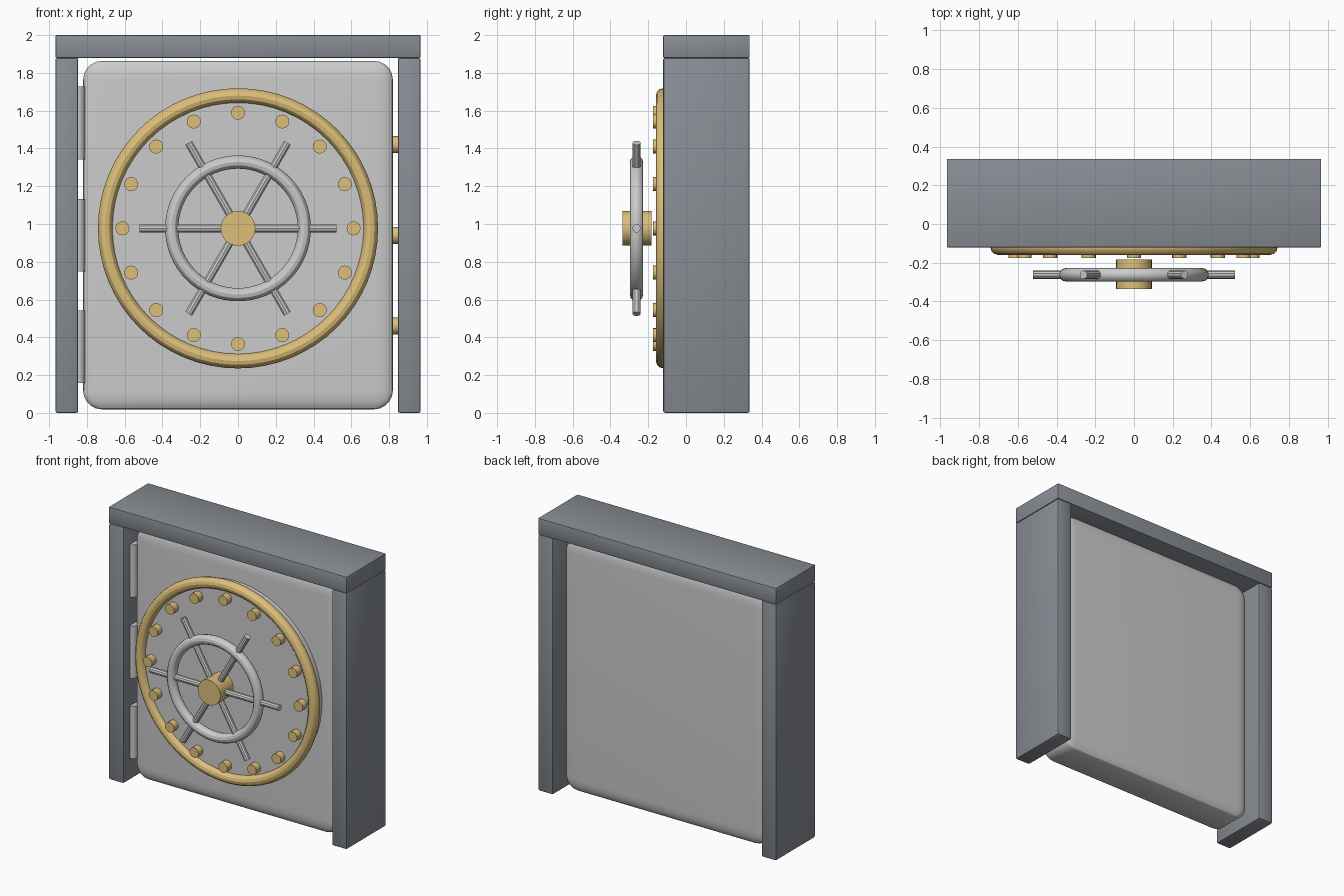
import bpy
from math import pi, sin, cos, radians

if "Cube" in bpy.data.objects:
    bpy.data.objects.remove(bpy.data.objects["Cube"])

ZC = 0.977     # height of the wheel axis
YF = 0.108     # mid depth of the frame and door


def material(name, rgb):
    m = bpy.data.materials.new(name)
    m.diffuse_color = (*rgb, 1)
    m.use_nodes = True
    m.node_tree.nodes["Principled BSDF"].inputs["Base Color"].default_value = m.diffuse_color
    return m


brass = material("brass", (0.72, 0.52, 0.19))
dark_steel = material("dark_steel", (0.25, 0.27, 0.30))


def finish(name, mat=None):
    ob = bpy.context.object
    ob.name = name
    if mat:
        ob.data.materials.append(mat)
    bpy.ops.object.shade_smooth_by_angle(angle=radians(30))
    return ob


def box(name, centre, size, bevel, segments, mat=None, squash=1):
    """Bevelled box; squash flattens the bevel along y."""
    bpy.ops.mesh.primitive_cube_add(size=1, location=centre)
    ob = bpy.context.object
    ob.scale = (size[0], size[1] / squash, size[2])
    bpy.ops.object.transform_apply(location=False, rotation=False, scale=True)
    mod = ob.modifiers.new("bevel", 'BEVEL')
    mod.width, mod.segments = bevel, segments
    bpy.ops.object.modifier_apply(modifier=mod.name)
    ob.scale.y = squash
    bpy.ops.object.transform_apply(location=False, rotation=False, scale=True)
    return finish(name, mat)


def rod(name, centre, radius, length, rotation=(0, 0, 0), sides=24, mat=None):
    bpy.ops.mesh.primitive_cylinder_add(vertices=sides, radius=radius, depth=length,
                                        location=centre, rotation=rotation)
    return finish(name, mat)


def ring(name, y, major, minor, mat=None):
    bpy.ops.mesh.primitive_torus_add(major_radius=major, minor_radius=minor,
                                     major_segments=64, minor_segments=12,
                                     location=(0, y, ZC), rotation=(pi / 2, 0, 0))
    return finish(name, mat)


# Frame: two posts and a lintel
for side, label in ((-1, "left"), (1, "right")):
    box(f"{label}_post", (side * 0.906, YF, 0.94), (0.12, 0.457, 1.88), 0.01, 2, dark_steel)
box("lintel", (0, YF, 1.94), (1.932, 0.457, 0.12), 0.005, 2, dark_steel)

# Rounded door slab and the raised disc on its front
box("door", (0, YF, 0.941), (1.64, 0.28, 1.845), 0.1, 5, squash=0.35)
rod("door_disc", (0, -0.06, ZC), 0.705, 0.13, (pi / 2, 0, 0), 64)

# Hinge barrels on the left, locking bolts on the right
for i, z in enumerate((0.35, 0.94, 1.535)):
    rod(f"hinge_{i}", (-0.847, -0.01, z), 0.037, 0.385)
for i, z in enumerate((0.46, 0.94, 1.42)):
    rod(f"locking_bolt_{i}", (0.83, YF, z), 0.045, 0.16, (0, pi / 2, 0), mat=brass)

# Brass ring with a circle of studs
ring("door_ring", -0.12, 0.7025, 0.039, brass)
for i in range(16):
    a = i * pi / 8
    rod(f"stud_{i}", (0.612 * cos(a), -0.148, ZC + 0.612 * sin(a)), 0.037, 0.056,
        (pi / 2, 0, 0), 16, brass)

# Hand wheel: rim, through spokes and hub
ring("wheel_rim", -0.262, 0.351, 0.035)
for i in range(3):
    rod(f"wheel_spoke_{i}", (0, -0.262, ZC), 0.022, 1.045, (0, pi / 2 + i * pi / 3, 0), 10)
rod("wheel_hub", (0, -0.2585, ZC), 0.092, 0.153, (pi / 2, 0, 0), 32, brass)
